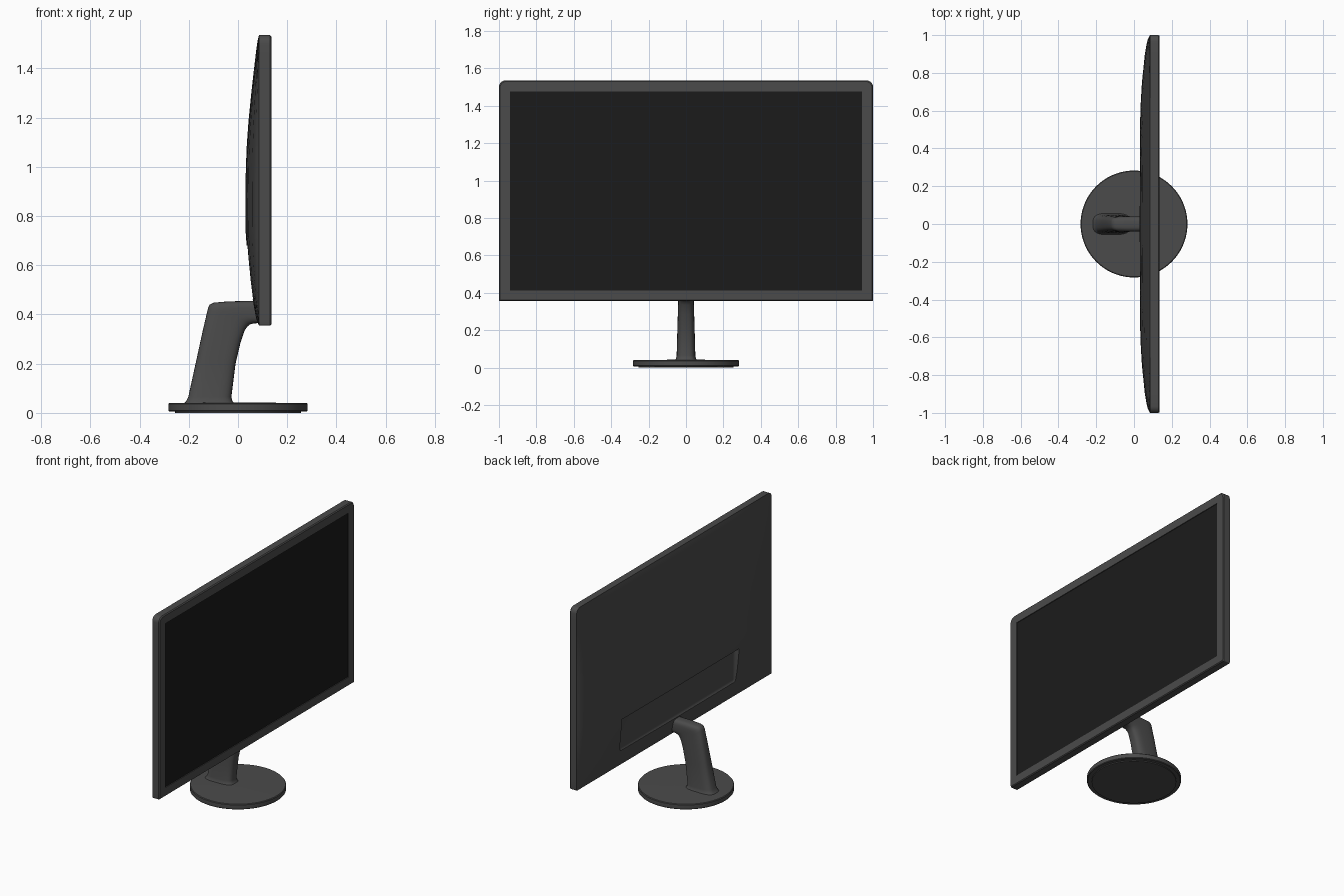
import bpy, bmesh, math

if "Cube" in bpy.data.objects:
    bpy.data.objects.remove(bpy.data.objects["Cube"])

def material(name, v):
    m = bpy.data.materials.new(name)
    m.diffuse_color = (v, v, v, 1)
    m.use_nodes = True
    m.node_tree.nodes["Principled BSDF"].inputs["Base Color"].default_value = m.diffuse_color
    return m

GREY = material("dark_grey_plastic", 0.07)
BLACK = material("black_screen", 0.011)

def to_object(name, bm, mat):
    bmesh.ops.remove_doubles(bm, verts=bm.verts, dist=1e-5)
    bmesh.ops.recalc_face_normals(bm, faces=bm.faces)
    me = bpy.data.meshes.new(name)
    bm.to_mesh(me)
    bm.free()
    me.materials.append(mat)
    ob = bpy.data.objects.new(name, me)
    bpy.context.collection.objects.link(ob)
    return ob

def smooth(ob, angle=32):
    bpy.ops.object.select_all(action='DESELECT')
    ob.select_set(True)
    bpy.context.view_layer.objects.active = ob
    bpy.ops.object.shade_smooth_by_angle(angle=math.radians(angle))

def loft(bm, rings):
    """Skin closed rings of points, capping both ends."""
    vs = [[bm.verts.new(p) for p in r] for r in rings]
    n = len(vs[0])
    for a, b in zip(vs, vs[1:]):
        for i in range(n):
            j = (i + 1) % n
            bm.faces.new((a[i], a[j], b[j], b[i]))
    bm.faces.new(vs[0])
    bm.faces.new(vs[-1])

def interp(t, pts):
    for (a, va), (b, vb) in zip(pts, pts[1:]):
        if t <= b:
            return va + (vb - va) * max(0, t - a) / (b - a)
    return pts[-1][1]

# Panel outline (y, z): rounded top corners, nearly square bottom ones
Z0, Z1 = 0.355, 1.535
corners = [(1, Z0, .006, -90), (1, Z1, .035, 0), (-1, Z1, .035, 90), (-1, Z0, .006, 180)]
arcs = []
for y, z, r, start in corners:
    cy, cz = y - math.copysign(r, y), z + (r if z == Z0 else -r)
    arcs.append([(cy + r * math.cos(math.radians(start + k * 15)),
                  cz + r * math.sin(math.radians(start + k * 15))) for k in range(7)])
outline = []
for k, arc in enumerate(arcs):
    (ay, az), (by, bz) = arc[-1], arcs[(k + 1) % 4][0]
    outline += arc
    outline += [(ay + (by - ay) * t / 24, az + (bz - az) * t / 24) for t in range(1, 24)]

# Panel body: bulged back, slab edge, bezel and screen seat
F_Z = [(Z0, 0), (.385, .012), (.47, .027), (.60, .043), (.72, .054), (.9, .055), (1.05, .052),
       (1.18, .043), (1.3, .031), (1.45, .014), (1.51, .006), (Z1, 0)]
G_Y = [(0, 1), (.6, .95), (.75, .78), (.9, .5), (.97, .28), (1, 0)]
CZ = 0.9
rings = []
for s in (.01, .15, .3, .45, .55, .65, .75, .83, .9, .95, .975, 1):
    ring = []
    for y, z in outline:
        y, z = y * s, CZ + (z - CZ) * s
        ring.append((.085 - interp(z, F_Z) * interp(abs(y), G_Y), y, z))
    rings.append(ring)

def clamped(x, hy, lo, hi):
    return [(x, max(-hy, min(hy, y)), max(lo, min(hi, z))) for y, z in outline]

rings.append([(.13, y, z) for y, z in outline])
rings.append([(.136, y * .995, CZ + (z - CZ) * .991) for y, z in outline])
bm = bmesh.new()
SCREEN = (.94, .412, 1.476)
rings.append(clamped(.136, *SCREEN))
rings.append(clamped(.129, *SCREEN))
vs = [[bm.verts.new(p) for p in r] for r in rings]
n = len(outline)
for a, b in zip(vs, vs[1:]):
    for i in range(n):
        j = (i + 1) % n
        bm.faces.new((a[i], a[j], b[j], b[i]))
bm.faces.new(vs[0])
bm.faces.new(vs[-1])
bmesh.ops.dissolve_degenerate(bm, edges=bm.edges, dist=1e-5)
panel = to_object("panel_housing", bm, GREY)

# Port recess in the lower back, rounded except along its top ledge
bm = bmesh.new()
bmesh.ops.create_cube(bm, size=1)
for v in bm.verts:
    v.co = (.068 if v.co.x > 0 else -.1, v.co.y * 1.2, .68 if v.co.z > 0 else .455)
edges = [e for e in bm.edges
         if not all(v.co.z > .6 for v in e.verts) and not all(v.co.x < 0 for v in e.verts)]
bmesh.ops.bevel(bm, geom=edges, offset=.025, segments=5, profile=.5, affect='EDGES')
cutter = to_object("recess_cutter", bm, GREY)
cutter.hide_render = True
mod = panel.modifiers.new("port_recess", 'BOOLEAN')
mod.operation = 'DIFFERENCE'
mod.solver = 'EXACT'
mod.object = cutter
bpy.context.view_layer.objects.active = panel
bpy.ops.object.modifier_apply(modifier=mod.name)
bpy.data.objects.remove(cutter)
smooth(panel)

# Screen glass
bm = bmesh.new()
bmesh.ops.create_cube(bm, size=1)
hy, lo, hi = SCREEN
for v in bm.verts:
    v.co = (.126 + .01 * v.co.x, v.co.y * 2 * hy, hi if v.co.z > 0 else lo)
to_object("screen", bm, BLACK)

# Neck: rounded sections between a rear point and a front point (x, z, x, z, half width)
sections = [(-.222, .036, -.012, .036, .06), (-.212, .046, -.022, .046, .054),
            (-.202, .065, -.027, .065, .050), (-.168, .22, -.010, .2, .046),
            (-.143, .335, .010, .285, .043), (-.122, .425, .027, .335, .041),
            (-.115, .44, .037, .35, .041), (-.098, .448, .05, .36, .041),
            (-.04, .453, .068, .364, .041), (.095, .456, .1, .365, .041)]
rings = []
for x0, z0, x1, z1, w in sections:
    ring = []
    for k in range(32):
        a = 2 * math.pi * k / 32
        c, s = math.cos(a), math.sin(a)
        t = .5 + .5 * math.copysign(abs(c) ** .6, c)
        ring.append((x0 + (x1 - x0) * t, w * math.copysign(abs(s) ** .6, s), z0 + (z1 - z0) * t))
    rings.append(ring)
bm = bmesh.new()
loft(bm, rings)
smooth(to_object("neck", bm, GREY), 40)

# Round base (radius, height)
profile = [(.255, 0), (.255, .006), (.279, .006), (.283, .010), (.283, .036), (.279, .040), (.07, .042)]
bm = bmesh.new()
loft(bm, [[(r * math.cos(2 * math.pi * k / 72), r * math.sin(2 * math.pi * k / 72), z)
           for k in range(72)] for r, z in profile])
smooth(to_object("base_disc", bm, GREY))
